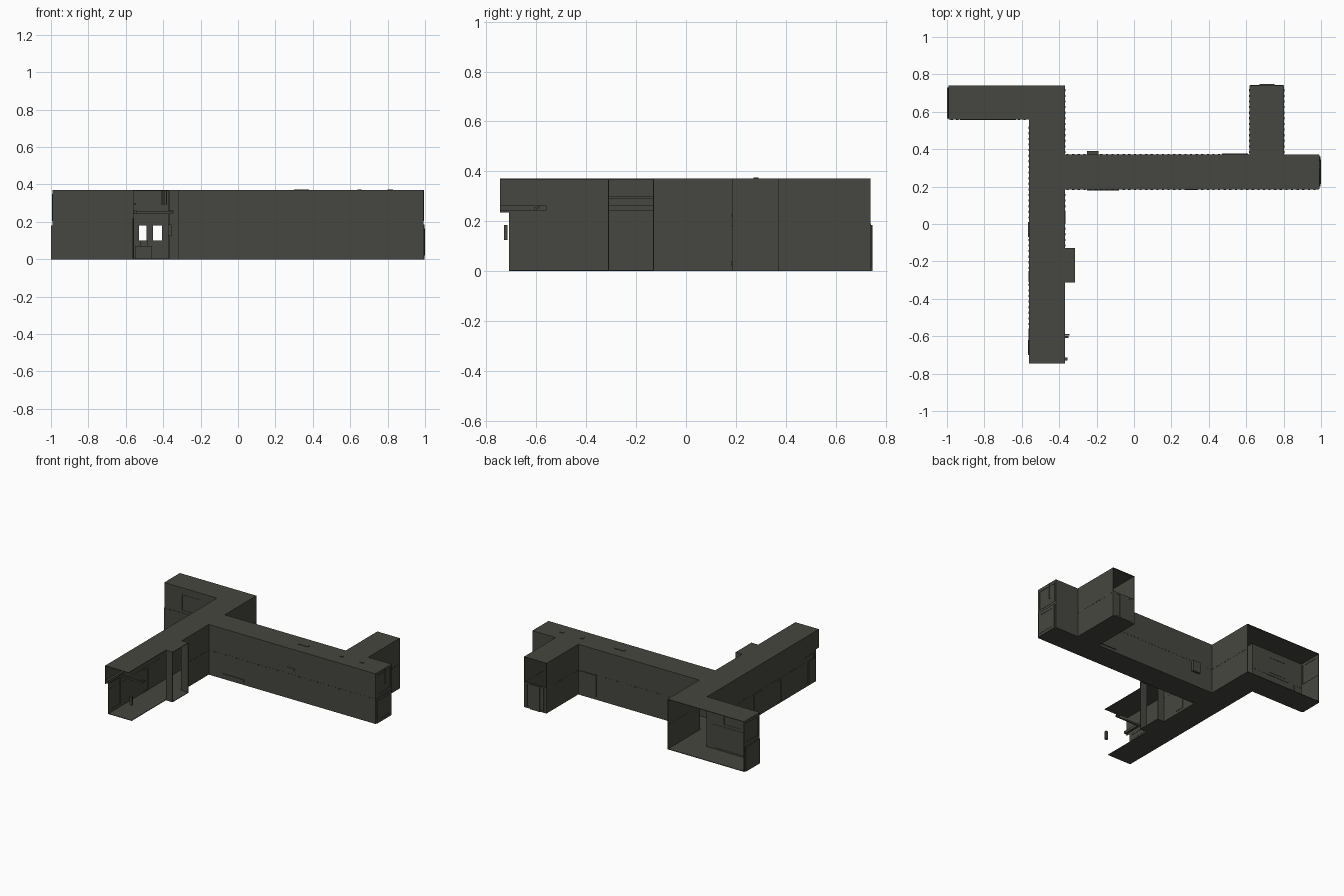
import bpy, bmesh

H = 0.37      # corridor height
T = 0.004     # shell thickness

def material(name, rgb):
    m = bpy.data.materials.new(name)
    m.diffuse_color = (*rgb, 1)
    return m

GREY = material("dark olive grey", (0.062, 0.062, 0.052))

def boxes(name, items):
    """One object from boxes given as (x0, x1, y0, y1, z0, z1)."""
    bm = bmesh.new()
    for x0, x1, y0, y1, z0, z1 in items:
        vs = bmesh.ops.create_cube(bm, size=1)["verts"]
        for v in vs:
            v.co.x = x1 if v.co.x > 0 else x0
            v.co.y = y1 if v.co.y > 0 else y0
            v.co.z = z1 if v.co.z > 0 else z0
    me = bpy.data.meshes.new(name)
    bm.to_mesh(me)
    bm.free()
    me.materials.append(GREY)
    ob = bpy.data.objects.new(name, me)
    bpy.context.collection.objects.link(ob)
    return ob

def wall_x(x0, x1, y, z0=0, z1=H):
    return (x0, x1, y - T / 2, y + T / 2, z0, z1)

def wall_y(y0, y1, x, z0=0, z1=H):
    return (x - T / 2, x + T / 2, y0, y1, z0, z1)

def frame_x(x0, x1, y, z0, z1, w=0.006, d=0.004):
    """Raised rectangular trim on a wall that runs along x."""
    a, b = y - d, y + d
    return [(x0, x0 + w, a, b, z0, z1), (x1 - w, x1, a, b, z0, z1),
            (x0, x1, a, b, z0, z0 + w), (x0, x1, a, b, z1 - w, z1)]

def frame_y(y0, y1, x, z0, z1, w=0.006, d=0.004):
    """Raised rectangular trim on a wall that runs along y."""
    a, b = x - d, x + d
    return [(a, b, y0, y0 + w, z0, z1), (a, b, y1 - w, y1, z0, z1),
            (a, b, y0, y1, z0, z0 + w), (a, b, y0, y1, z1 - w, z1)]

# plan of the corridors: (x0, x1, y0, y1)
PLAN = [(-0.99, -0.56, 0.56, 0.74), (-0.56, -0.37, -0.71, 0.74),
        (-0.37, 0.99, 0.187, 0.37), (0.62, 0.80, 0.37, 0.74),
        (-0.37, -0.315, -0.31, -0.13)]
boxes("floor", [(*p, 0, T) for p in PLAN])
boxes("ceiling", [(*p, H - T, H) for p in PLAN] + [(-0.56, -0.37, -0.745, -0.70, H - T, H)])

# walls; the north-west hall's north side and the south hall's east side stay open
boxes("west_hall_walls", [
    wall_x(-0.99, -0.56, 0.56), wall_y(0.56, 0.74, -0.99), wall_y(0.37, 0.74, -0.37)])
boxes("south_hall_walls", [
    wall_y(-0.71, 0.56, -0.56), wall_y(-0.745, -0.71, -0.56, 0.235, H),
    wall_y(-0.13, 0.187, -0.37), wall_x(-0.37, -0.315, -0.13), wall_x(-0.37, -0.315, -0.31)])
boxes("main_hall_walls", [
    wall_x(-0.37, 0.99, 0.187), wall_x(-0.37, 0.62, 0.37),
    wall_x(0.80, 0.99, 0.37), wall_y(0.187, 0.37, 0.99)])
boxes("north_stub_walls", [
    wall_y(0.37, 0.74, 0.62), wall_y(0.37, 0.74, 0.80), wall_x(0.62, 0.80, 0.74, 0, 0.19)])

# partition across the south hall with two window openings
boxes("window_partition", [
    wall_x(-0.56, -0.37, 0.187, 0, 0.10), wall_x(-0.56, -0.37, 0.187, 0.18, H),
    wall_x(-0.56, -0.53, 0.187, 0.10, 0.18), wall_x(-0.49, -0.455, 0.187, 0.10, 0.18),
    wall_x(-0.405, -0.37, 0.187, 0.10, 0.18)])
boxes("partition_console", [(-0.55, -0.46, 0.15, 0.185, T, 0.07),
                            (-0.525, -0.48, 0.16, 0.185, 0.07, 0.10)])

# doors at the ends
boxes("east_door", [(0.99, 0.998, 0.20, 0.36, 0, 0.185)]
      + frame_y(0.215, 0.345, 0.996, 0.02, 0.165) + frame_y(0.20, 0.36, 0.99, 0.205, 0.35))
boxes("west_door", [(-1.0, -0.99, 0.565, 0.73, 0, 0.18)]
      + frame_y(0.58, 0.715, -0.996, 0.02, 0.16) + frame_y(0.57, 0.73, -0.99, 0.205, 0.35))
boxes("north_door", [(0.67, 0.75, 0.74, 0.748, 0, 0.185)] + frame_x(0.64, 0.78, 0.74, 0.01, 0.18))

# small plates standing out of the walls
boxes("wall_plates", [
    (-0.25, -0.19, 0.37, 0.39, 0.10, 0.18), (0.47, 0.61, 0.37, 0.378, 0.02, 0.18),
    (-0.25, -0.08, 0.180, 0.187, 0.02, 0.04), (-0.567, -0.56, -0.07, 0.01, 0.02, 0.18),
    (-0.567, -0.56, -0.70, -0.62, 0.02, 0.18), (-0.37, -0.365, 0.0, 0.07, 0.02, 0.18),
    (0.27, 0.33, 0.182, 0.187, 0.215, 0.23)])

# interior trim, cabinets and pipes seen through the open sides
boxes("interior_trim",
      frame_x(-0.85, -0.70, 0.56, 0.20, 0.32) + frame_x(-0.93, -0.63, 0.56, 0.01, 0.185)
      + frame_y(-0.31, -0.25, -0.56, T, 0.165) + frame_y(-0.69, -0.57, -0.56, 0.02, 0.22))
boxes("wall_pipes", [
    (-0.556, -0.54, -0.31, -0.13, 0.243, 0.262), (-0.556, -0.546, -0.31, -0.13, 0.291, 0.299),
    (-0.556, -0.54, -0.745, -0.56, 0.243, 0.262)])
boxes("upright_pipes", [
    (-0.41 + i * 0.012, -0.404 + i * 0.012, 0.17, 0.18, 0.29, H) for i in range(3)]
    + [(0.99, 0.994, 0.298 + i * 0.012, 0.304 + i * 0.012, 0.25, H) for i in range(3)])
boxes("south_brackets", [
    (-0.56, -0.35, -0.61, -0.60, 0.243, 0.255), (-0.37, -0.345, -0.595, -0.588, 0.25, 0.26),
    (-0.375, -0.355, -0.73, -0.715, 0.125, 0.185)])

# dashed strip along the walls
def dashes(a, b, step=0.03):
    return [a + step * (i + 0.5) for i in range(int((b - a) / step))]

strip = []
for x0, x1, y in [(-0.37, 0.99, 0.187), (-0.37, 0.62, 0.37), (-0.99, -0.56, 0.56)]:
    strip += [(x - 0.006, x + 0.006, y - 0.004, y + 0.004, 0.178, 0.184) for x in dashes(x0, x1)]
for y0, y1, x in [(-0.70, 0.55, -0.56), (-0.13, 0.187, -0.37), (0.37, 0.74, -0.37),
                  (0.37, 0.74, 0.62), (0.37, 0.74, 0.80)]:
    strip += [(x - 0.004, x + 0.004, y - 0.006, y + 0.006, 0.178, 0.184) for y in dashes(y0, y1)]
boxes("dashed_strip", strip)

# low fixtures on the ceiling
boxes("ceiling_fixtures", [(x, x + w, 0.27, 0.29, H, H + 0.004)
                           for x, w in ((0.30, 0.08), (0.64, 0.02), (0.80, 0.03))])
